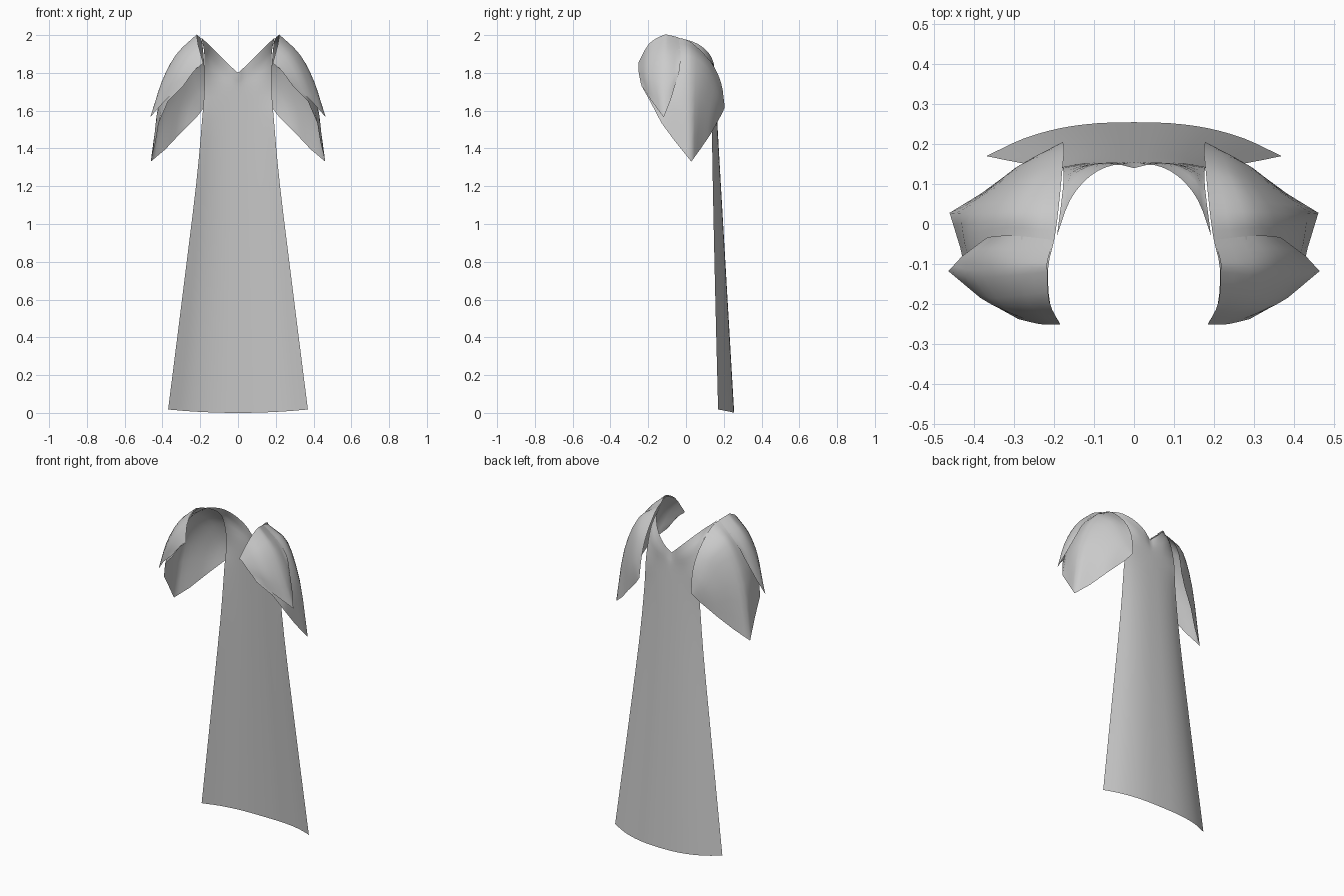
import bpy
from mathutils import Vector

cloth = bpy.data.materials.new("light_grey_cloth")
cloth.diffuse_color = (0.6, 0.6, 0.6, 1)


def spline(pts, t, smooth=1.0):
    """Point on a curve through pts; smooth 0 gives straight segments."""
    s = t * (len(pts) - 1)
    i = min(int(s), len(pts) - 2)
    u = s - i
    b, c = pts[i], pts[i + 1]
    a = pts[i - 1] if i else b * 2 - c
    d = pts[i + 2] if i + 2 < len(pts) else c * 2 - b
    curve = 0.5 * (2 * b + (c - a) * u + (2 * a - 5 * b + 4 * c - d) * u * u
                   + (3 * b - a - 3 * c + d) * u ** 3)
    return b.lerp(c, u).lerp(curve, smooth)


def sheet(name, columns, steps_u, steps_v, round_edge):
    """Mirrored cloth sheet lofted across a few control columns."""
    cols = [[Vector(p) for p in col] for col in columns]
    nu, nv = (len(cols) - 1) * steps_u, (len(cols[0]) - 1) * steps_v
    verts, faces = [], []
    for i in range(nu + 1):
        for j in range(nv + 1):
            v = j / nv
            line = [spline(col, v) for col in cols]
            verts.append(spline(line, i / nu, 1 if round_edge else 1 - v ** 3))
    for i in range(nu):
        for j in range(nv):
            k = i * (nv + 1) + j
            faces.append((k, k + 1, k + nv + 2, k + nv + 1))
    mesh = bpy.data.meshes.new(name)
    mesh.from_pydata(verts, [], faces)
    mesh.materials.append(cloth)
    mesh.polygons.foreach_set("use_smooth", [True] * len(faces))
    obj = bpy.data.objects.new(name, mesh)
    bpy.context.collection.objects.link(obj)
    mirror = obj.modifiers.new("mirror", 'MIRROR')
    mirror.use_clip = True
    mirror.merge_threshold = 0.0005
    return obj


# Cape: half width, centre y, edge y and height of each level from the hem up
levels = [(0.37, 0.255, 0.17, 0.0), (0.295, 0.22, 0.155, 0.6),
          (0.222, 0.185, 0.142, 1.2), (0.19, 0.165, 0.137, 1.55),
          (0.178, 0.155, 0.14, 1.72)]
cape = []
for w, yc, ye, z in levels:
    cape.append([(w * f, yc - (yc - ye) * f ** 2.5, z + 0.018 * f * f * (1 - z / 1.72))
                 for f in (0, 0.25, 0.5, 0.75, 1)])
# Neckline rising into narrow straps that run forward over the shoulders
cape.append([(0, 0.147, 1.765), (0.05, 0.153, 1.79), (0.105, 0.148, 1.82),
             (0.15, 0.125, 1.86), (0.178, 0.09, 1.895)])
cape.append([(0, 0.14, 1.8), (0.05, 0.148, 1.845), (0.11, 0.12, 1.905),
             (0.16, 0.06, 1.955), (0.193, -0.03, 1.985)])
sheet("cape", cape, 3, 3, True)

# Large shoulder flap: columns from back to front, each from neck to lower edge
sheet("shoulder_flap", [
    [(.178, .205, 1.62), (.185, .202, 1.61), (.20, .193, 1.59), (.22, .18, 1.565)],
    [(.175, .185, 1.75), (.24, .168, 1.70), (.29, .145, 1.6), (.31, .13, 1.475)],
    [(.18, .13, 1.86), (.27, .11, 1.83), (.35, .09, 1.66), (.385, .075, 1.395)],
    [(.19, .03, 1.96), (.31, .03, 1.885), (.41, .025, 1.66), (.462, .028, 1.33)],
    [(.20, -.04, 1.985), (.32, -.03, 1.88), (.41, -.05, 1.68), (.435, -.06, 1.44)],
    [(.215, -.11, 1.995), (.31, -.12, 1.89), (.38, -.13, 1.72), (.42, -.13, 1.535)],
    [(.21, -.2, 1.945), (.28, -.2, 1.86), (.33, -.2, 1.76), (.37, -.19, 1.65)],
    [(.185, -.25, 1.85), (.21, -.245, 1.83), (.24, -.242, 1.80), (.29, -.235, 1.73)],
], 3, 3, False)

# Short pointed flap lying over the front of the large one
sheet("front_flap", [
    [(.20, -.04, 1.988), (.29, -.03, 1.915), (.345, -.03, 1.855), (.37, -.035, 1.81)],
    [(.216, -.09, 2.0), (.33, -.08, 1.89), (.40, -.08, 1.76), (.43, -.08, 1.66)],
    [(.217, -.12, 2.0), (.32, -.13, 1.9), (.40, -.135, 1.75), (.465, -.118, 1.565)],
    [(.212, -.195, 1.955), (.285, -.205, 1.875), (.34, -.208, 1.77), (.385, -.185, 1.655)],
    [(.185, -.252, 1.855), (.21, -.252, 1.835), (.24, -.25, 1.80), (.29, -.238, 1.74)],
], 3, 3, False)
